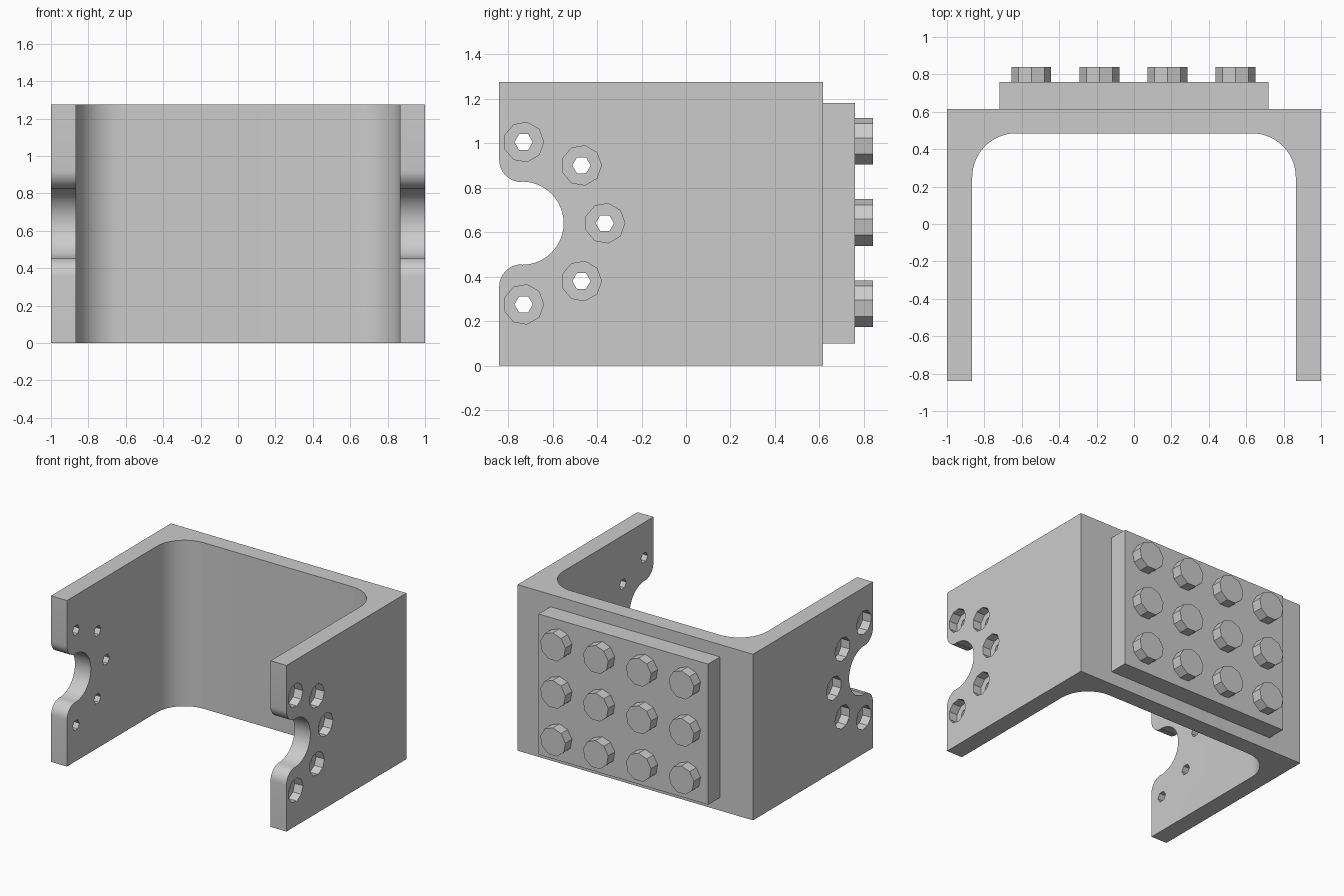
import bpy, bmesh
from math import sin, cos, pi, radians
from mathutils import Matrix, Vector

if "Cube" in bpy.data.objects:
    bpy.data.objects.remove(bpy.data.objects["Cube"], do_unlink=True)

grey = bpy.data.materials.new("light_grey")
grey.use_nodes = True
GREY = (0.6, 0.6, 0.6, 1)
grey.diffuse_color = GREY
grey.node_tree.nodes["Principled BSDF"].inputs["Base Color"].default_value = GREY

HEIGHT, MID = 1.275, 0.64
FRONT, BACK = -0.84, 0.615


def finish(name, bm):
    """Turn a bmesh into a grey object."""
    bmesh.ops.recalc_face_normals(bm, faces=bm.faces)
    mesh = bpy.data.meshes.new(name)
    bm.to_mesh(mesh)
    bm.free()
    mesh.materials.append(grey)
    obj = bpy.data.objects.new(name, mesh)
    bpy.context.collection.objects.link(obj)
    return obj


def extrude(name, points, direction):
    bm = bmesh.new()
    face = bm.faces.new([bm.verts.new(p) for p in points])
    new = bmesh.ops.extrude_face_region(bm, geom=[face])["geom"]
    verts = [v for v in new if isinstance(v, bmesh.types.BMVert)]
    bmesh.ops.translate(bm, verts=verts, vec=Vector(direction))
    return finish(name, bm)


def cylinders(name, centres, axis, radius, depth, sides):
    bm = bmesh.new()
    turn = Matrix.Rotation(pi / 2, 4, "Y" if axis == "X" else "X")
    for c in centres:
        bmesh.ops.create_cone(bm, cap_ends=True, segments=sides, radius1=radius,
                              radius2=radius, depth=depth,
                              matrix=Matrix.Translation(c) @ turn)
    return finish(name, bm)


def arc(cx, cy, r, start, end, steps):
    angles = [radians(start + (end - start) * i / steps) for i in range(steps + 1)]
    return [(cx + r * cos(a), cy + r * sin(a)) for a in angles]


def cut(target, cutter):
    cutter.hide_render = True
    mod = target.modifiers.new("cut", "BOOLEAN")
    mod.operation, mod.solver, mod.object = "DIFFERENCE", "EXACT", cutter
    bpy.context.view_layer.objects.active = target
    bpy.ops.object.modifier_apply(modifier=mod.name)
    bpy.data.objects.remove(cutter, do_unlink=True)


# U-shaped bracket with rounded inner corners
inner = arc(0.63, 0.25, 0.235, 0, 90, 14)
half = [(1, BACK), (1, FRONT), (0.865, FRONT)] + inner
outline = half + [(-x, y) for x, y in reversed(half)]
bracket = extrude("bracket", [(x, y, 0) for x, y in outline], (0, 0, HEIGHT))

# Rounded notch through the front edge of both side walls
lip = [(-1, 0.29)] + [(y, z) for y, z in arc(-0.74, 0.285, 0.1, 180, 270, 8)]
bowl = arc(-0.737, 0, 0.187, 90, -90, 24)
notch = lip + bowl + [(y, -z) for y, z in reversed(lip)]
cut(bracket, extrude("notch_cutter", [(-1.1, y, MID + z) for y, z in notch], (2.2, 0, 0)))

# Screw holes around the notch, counterbored on the outside
holes = [(-0.73, 0.365), (-0.47, 0.26), (-0.365, 0), (-0.47, -0.26), (-0.73, -0.365)]
cut(bracket, cylinders("hole_cutter", [(0, y, MID + z) for y, z in holes],
                       "X", 0.041, 2.2, 6))
cut(bracket, cylinders("counterbore_cutter",
                       [(s, y, MID + z) for s in (-1, 1) for y, z in holes],
                       "X", 0.09, 0.14, 9))

# Raised plate on the back
plate = extrude("back_plate", [(x, y, 0.1) for x, y in
                ((-0.72, BACK - 0.01), (0.72, BACK - 0.01), (0.72, 0.76), (-0.72, 0.76))],
                (0, 0, 1.08))

# Grid of studs on the plate
studs = cylinders("back_studs",
                  [(-0.003 + 0.364 * (i - 1.5), 0.795, MID + 0.365 * j)
                   for i in range(4) for j in (-1, 0, 1)],
                  "Y", 0.108, 0.09, 9)

# Smooth the rounded surfaces and keep the corners crisp
bpy.ops.object.select_all(action="DESELECT")
bracket.select_set(True)
bpy.context.view_layer.objects.active = bracket
bpy.ops.object.shade_smooth_by_angle(angle=radians(30))
